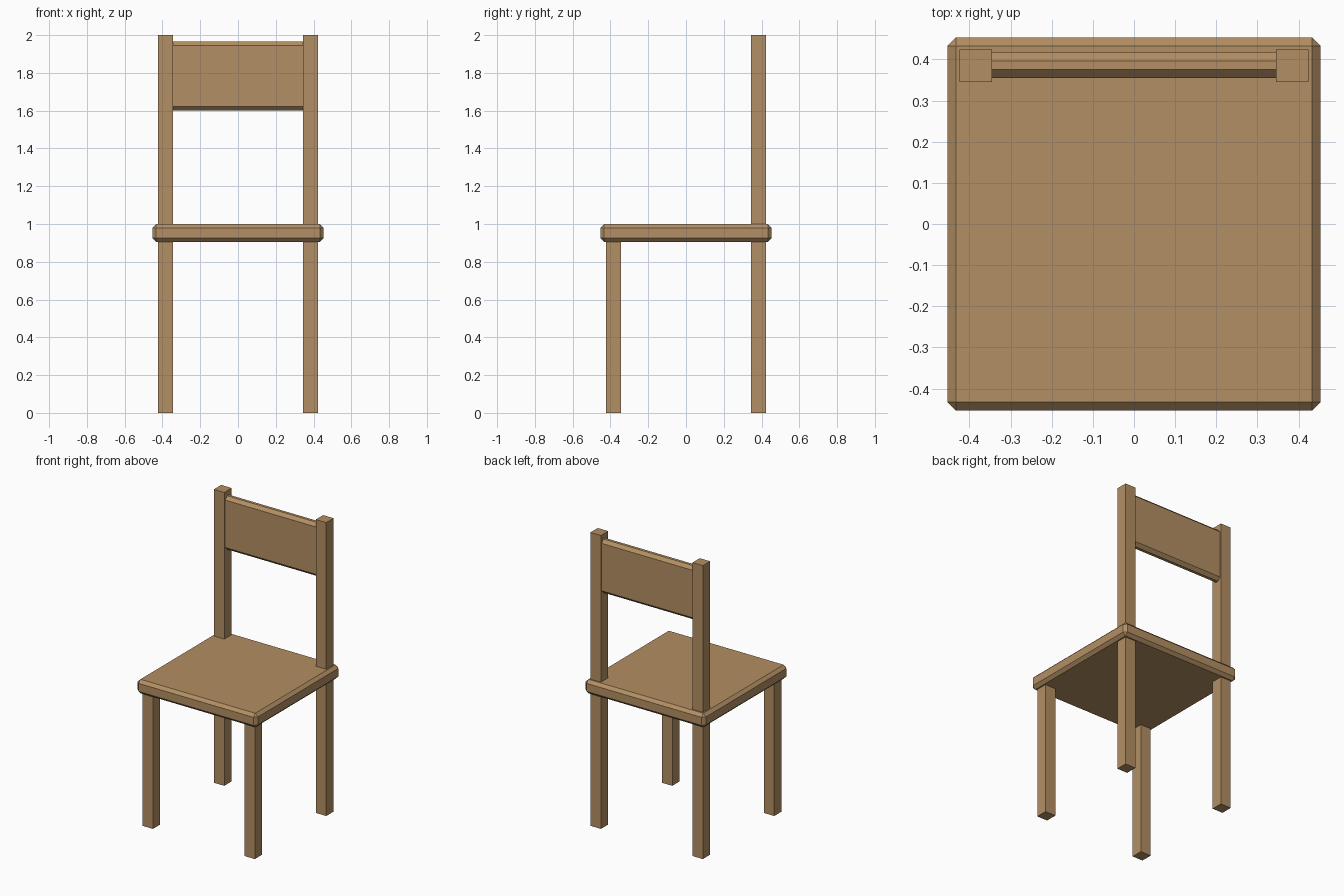
import bpy, bmesh

if "Cube" in bpy.data.objects:
    bpy.data.objects.remove(bpy.data.objects["Cube"])

wood = bpy.data.materials.new("tan_wood")
wood.diffuse_color = (0.45, 0.275, 0.125, 1)
wood.use_nodes = True
wood.node_tree.nodes["Principled BSDF"].inputs["Base Color"].default_value = wood.diffuse_color


def box(name, lo, hi, bevel=0, long_x_only=False):
    """Box between two corners, with an optional flat chamfer."""
    bm = bmesh.new()
    bmesh.ops.create_cube(bm, size=1)
    for v in bm.verts:
        v.co = [lo[i] + (v.co[i] + 0.5) * (hi[i] - lo[i]) for i in range(3)]
    if bevel:
        edges = [e for e in bm.edges if not long_x_only
                 or abs(e.verts[0].co.x - e.verts[1].co.x) > 1e-4]
        bmesh.ops.bevel(bm, geom=edges, offset=bevel, segments=1,
                        profile=0.5, affect='EDGES')
    mesh = bpy.data.meshes.new(name)
    bm.to_mesh(mesh)
    bm.free()
    mesh.materials.append(wood)
    obj = bpy.data.objects.new(name, mesh)
    bpy.context.collection.objects.link(obj)
    return obj


# Seat with chamfered edges
box("seat", (-0.453, -0.453, 0.905), (0.453, 0.453, 1.0), 0.02)

# Short front legs, and back posts that run up past the seat
INNER, OUTER = 0.345, 0.424
for side, x0, x1 in (("left", -OUTER, -INNER), ("right", INNER, OUTER)):
    box("front_leg_" + side, (x0, -OUTER, 0), (x1, -INNER, 0.91))
    box("back_post_" + side, (x0, INNER, 0), (x1, OUTER, 2.0))

# Backrest board between the posts
box("backrest", (-0.35, 0.355, 1.6), (0.35, 0.417, 1.965), 0.021, True)
